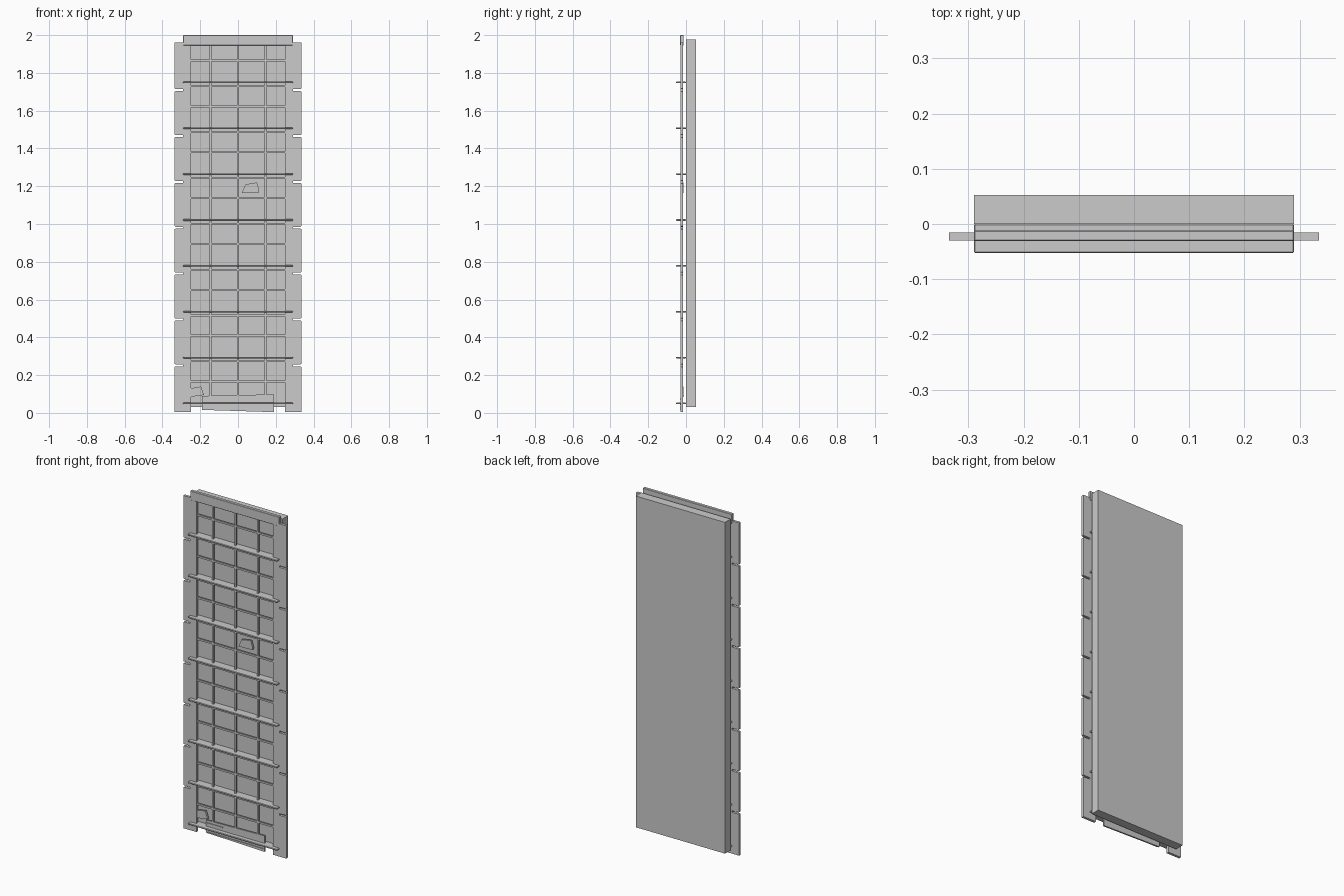
import bpy, bmesh
from mathutils import Matrix, Vector

if "Cube" in bpy.data.objects:
    bpy.data.objects.remove(bpy.data.objects["Cube"])

PITCH = 0.2428


def prism(name, pts, y0, y1, bevel=0.0):
    """Extrude an (x, z) outline from y0 to y1."""
    bm = bmesh.new()
    front = bm.faces.new([bm.verts.new((x, y0, z)) for x, z in pts])
    ext = bmesh.ops.extrude_face_region(bm, geom=[front])
    moved = [v for v in ext["geom"] if isinstance(v, bmesh.types.BMVert)]
    bmesh.ops.translate(bm, verts=moved, vec=(0, y1 - y0, 0))
    bmesh.ops.recalc_face_normals(bm, faces=bm.faces)
    me = bpy.data.meshes.new(name)
    bm.to_mesh(me)
    bm.free()
    ob = bpy.data.objects.new(name, me)
    bpy.context.collection.objects.link(ob)
    if bevel:
        m = ob.modifiers.new("edge", "BEVEL")
        m.width = bevel
        m.segments = 1
    return ob


def box(name, x0, x1, y0, y1, z0, z1, bevel=0.0):
    return prism(name, [(x0, z0), (x1, z0), (x1, z1), (x0, z1)], y0, y1, bevel)


# Backing slab
box("backing_slab", -0.29, 0.29, 0.0, 0.0525, 0.03, 1.977)

# Side rails: continuous inner strip with eight notched outer plates
for s, side in ((-1, "left"), (1, "right")):
    outline = [(0.25, 0.004), (0.335, 0.004)]
    for i in range(1, 8):
        z = i * PITCH + 0.018
        for x, dz in ((0.335, -0.017), (0.331, -0.014), (0.29, -0.014),
                      (0.29, -0.004), (0.331, -0.004), (0.335, -0.001)):
            outline.append((x, z + dz))
    outline += [(0.335, 1.96), (0.29, 1.96), (0.25, 1.96)]
    prism(side + "_rail", [(s * x, z) for x, z in outline], -0.03, -0.015)

# Top crossbar
box("top_crossbar", -0.29, 0.29, -0.031, -0.012, 1.945, 2.0, 0.002)

# Protruding rungs
for i in range(8):
    z = 0.05 + i * PITCH
    box("rung", -0.29, 0.29, -0.0525, 0.0, z - 0.004, z + 0.004, 0.002)

# Vertical grid bars
for x, w in ((-0.146, 0.005), (0.0, 0.005), (0.146, 0.005)):
    box("vertical_grid_bar", x - w, x + w, -0.027, -0.015, 0.09, 1.95)

# Horizontal grid bars: one between rungs, one just below each rung
for i in range(8):
    z = 0.166 + i * PITCH
    box("middle_grid_bar", -0.255, 0.255, -0.026, -0.016, z - 0.005, z + 0.005)
for i in range(1, 8):
    z = 0.03 + i * PITCH
    box("lower_grid_bar", -0.255, 0.255, -0.026, -0.016, z - 0.004, z + 0.004)

# Bottom kick plate with narrow slats
prism("kick_plate", [(-0.19, 0.016), (0.19, 0.004), (0.19, 0.098),
                     (-0.19, 0.09)], -0.027, -0.018)
for z, x0, x1 in ((0.02, -0.18, 0.18), (0.032, -0.19, 0.17),
                  (0.046, -0.19, 0.1), (0.074, -0.19, -0.08)):
    box("kick_slat", x0, x1, -0.031, -0.026, z - 0.003, z + 0.003)

# Loose debris plates caught in the grid
prism("centre_debris", [(0.02, 1.165), (0.11, 1.168), (0.112, 1.18),
                        (0.1, 1.22), (0.04, 1.21)], -0.024, -0.012)
prism("corner_debris", [(-0.25, 0.085), (-0.18, 0.095), (-0.196, 0.14),
                        (-0.25, 0.13)], -0.024, -0.012)
